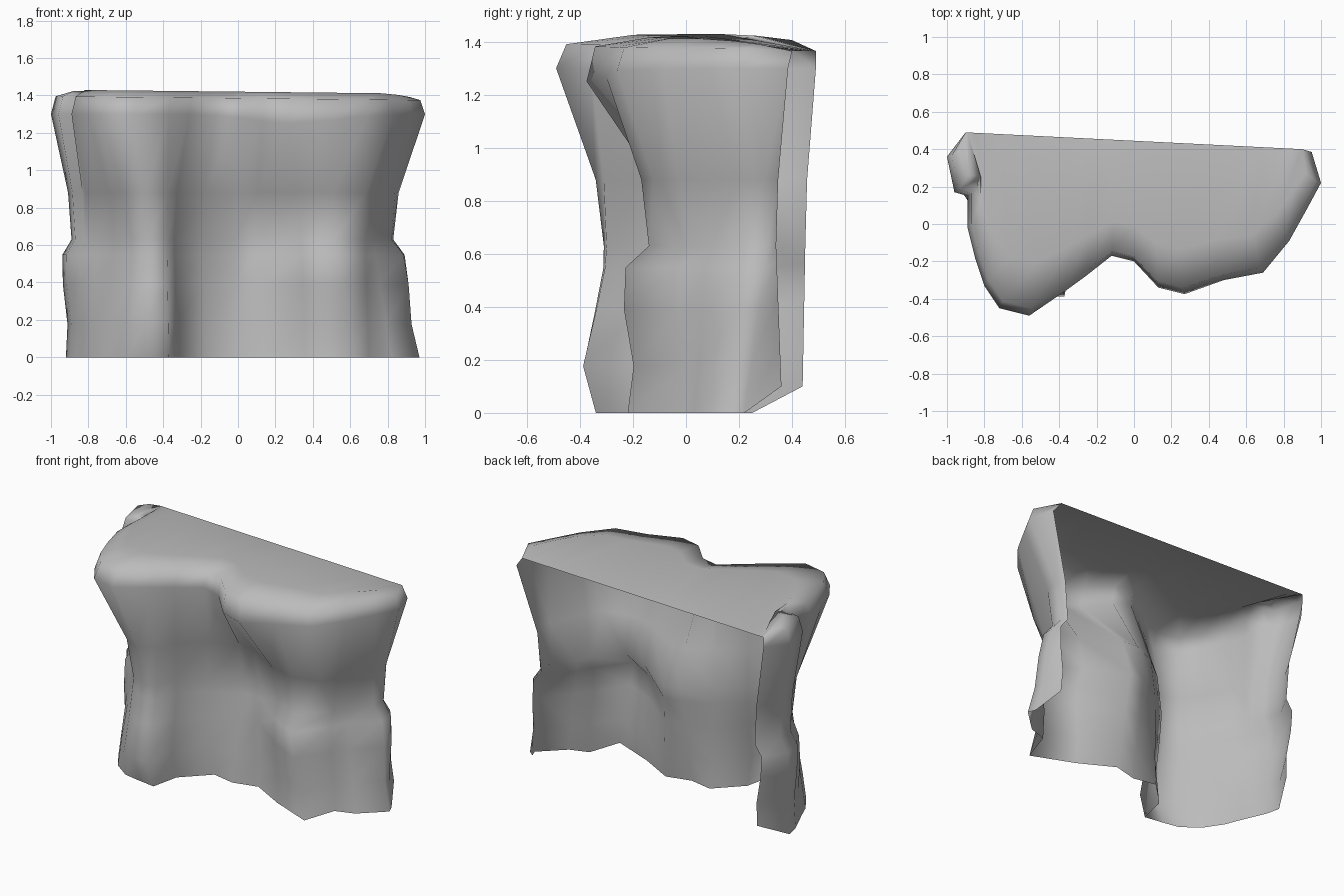
import bpy
import bmesh
import math
from mathutils import Vector

cube = bpy.data.objects.get("Cube")
if cube:
    bpy.data.objects.remove(cube, do_unlink=True)

# Plan outlines of the cliff, walked from the right back corner round the front
foot_outline = [
    (-.82, .44), (-.92, .25), (-.9, .16), (-.87, .09), (-.83, 0), (-.79, -.1), (-.71, -.22),
    (-.6, -.3), (-.5, -.32), (-.37, -.34), (-.33, -.16), (-.17, 0), (-.02, -.03), (.14, .01),
    (.36, -.11), (.63, -.22), (.7, -.01), (.82, .03), (.97, .17), (.95, .22), (.87, .36)]
waist_outline = [
    (-.81, .45), (-.89, .3), (-.87, .17), (-.82, .11), (-.8, .06), (-.76, 0), (-.66, -.13),
    (-.57, -.26), (-.48, -.31), (-.38, -.3), (-.34, -.15), (-.19, -.03), (-.01, .07), (.1, .09),
    (.34, -.07), (.52, -.14), (.68, .01), (.72, .1), (.82, .22), (.83, .31), (.8, .34)]
rim_outline = [
    (-.9, .49), (-1, .36), (-.96, .17), (-.89, .15), (-.89, -.02), (-.85, -.18), (-.8, -.33),
    (-.72, -.45), (-.56, -.49), (-.37, -.36), (-.26, -.28), (-.12, -.17), (0, -.2), (.13, -.34),
    (.27, -.375), (.48, -.3), (.69, -.26), (.83, -.09), (.93, .09), (1, .22), (.95, .385)]


def level(outline, height):
    """Place a plan outline at one height."""
    return [Vector((x, y, height)) for x, y in outline]


def blend(lower, upper, amount):
    """Make an outline between two others."""
    return [a.lerp(b, amount) for a, b in zip(lower, upper)]


def hump(x, centre, width):
    """Smooth bump of height one around a centre."""
    return math.exp(-((x - centre) / width) ** 2)


def push(ring, centre, width, forward):
    """Swell the front of a ring around one x position."""
    for point in ring:
        if point.y < .1:
            point.y -= forward * hump(point.x, centre, width)


def widen(ring, amount):
    """Move both flanks of a ring outward."""
    for point in ring:
        if abs(point.x) > .8:
            point.x += math.copysign(amount, point.x)


def back_edge(x):
    """Depth of the straight rear edge of the plateau."""
    return .445 - .05 * x


# Wall rings from the ground to the overhanging rim
foot = level(foot_outline, 0)
waist = level(waist_outline, .63)
rim = level(rim_outline, 1.3)
foot[0].z = foot[-1].z = .1
for point in rim:
    point.z -= .05 * hump(point.x, .3, .3)

toe = blend(foot, waist, .28)
push(toe, -.45, .16, .075)

belly = blend(foot, waist, .62)
push(belly, .5, .2, .07)
push(belly, -.45, .14, .03)
widen(belly, .035)

# Ledge above the swollen left half
ledge = blend(foot, waist, .87)
push(ledge, .5, .2, .08)
widen(ledge, .045)

# Overhang above the ledge
chest = blend(waist, rim, .17)
for point in chest:
    point.z = .88
push(chest, .72, .1, .1)

# Rounded lip and plateau rings, ending on the straight rear edge
lip, shelf, rear = [], [], []
for point in rim:
    x, y = point.x, point.y
    edge_x = max(-.9, min(.9, x))
    edge_y = back_edge(edge_x)
    gap = edge_y - y
    rise = min(1, max(0, gap / .4))
    lip.append(Vector((x * .975, y + gap * .04, 1.385 - .01 * x)))
    shelf.append(Vector((x * .92, y + gap * .3, 1.385 + .035 * rise - .01 * x)))
    rear.append(Vector((edge_x, edge_y, 1.365)))
for ring in (lip, shelf):
    ring[0] = rear[0].copy()
    ring[-1] = rear[-1].copy()

# Loft all rings into one open shell
rings = [foot, toe, belly, ledge, waist, chest, rim, lip, shelf, rear]
bm = bmesh.new()
grid = [[bm.verts.new(point) for point in ring] for ring in rings]
for low, high in zip(grid, grid[1:]):
    for i in range(len(low) - 1):
        bm.faces.new((low[i], low[i + 1], high[i + 1], high[i]))
bmesh.ops.remove_doubles(bm, verts=bm.verts, dist=.002)
bmesh.ops.dissolve_degenerate(bm, edges=bm.edges, dist=.001)

mesh = bpy.data.meshes.new("rock_cliff")
bm.to_mesh(mesh)
bm.free()
rock_cliff = bpy.data.objects.new("rock_cliff", mesh)
bpy.context.collection.objects.link(rock_cliff)

# Plain stone colour
stone = bpy.data.materials.new("grey_stone")
stone.use_nodes = True
colour = (.5, .5, .5, 1)
stone.diffuse_color = colour
stone.node_tree.nodes["Principled BSDF"].inputs["Base Color"].default_value = colour
mesh.materials.append(stone)

bpy.context.view_layer.objects.active = rock_cliff
rock_cliff.select_set(True)
bpy.ops.object.shade_smooth()
